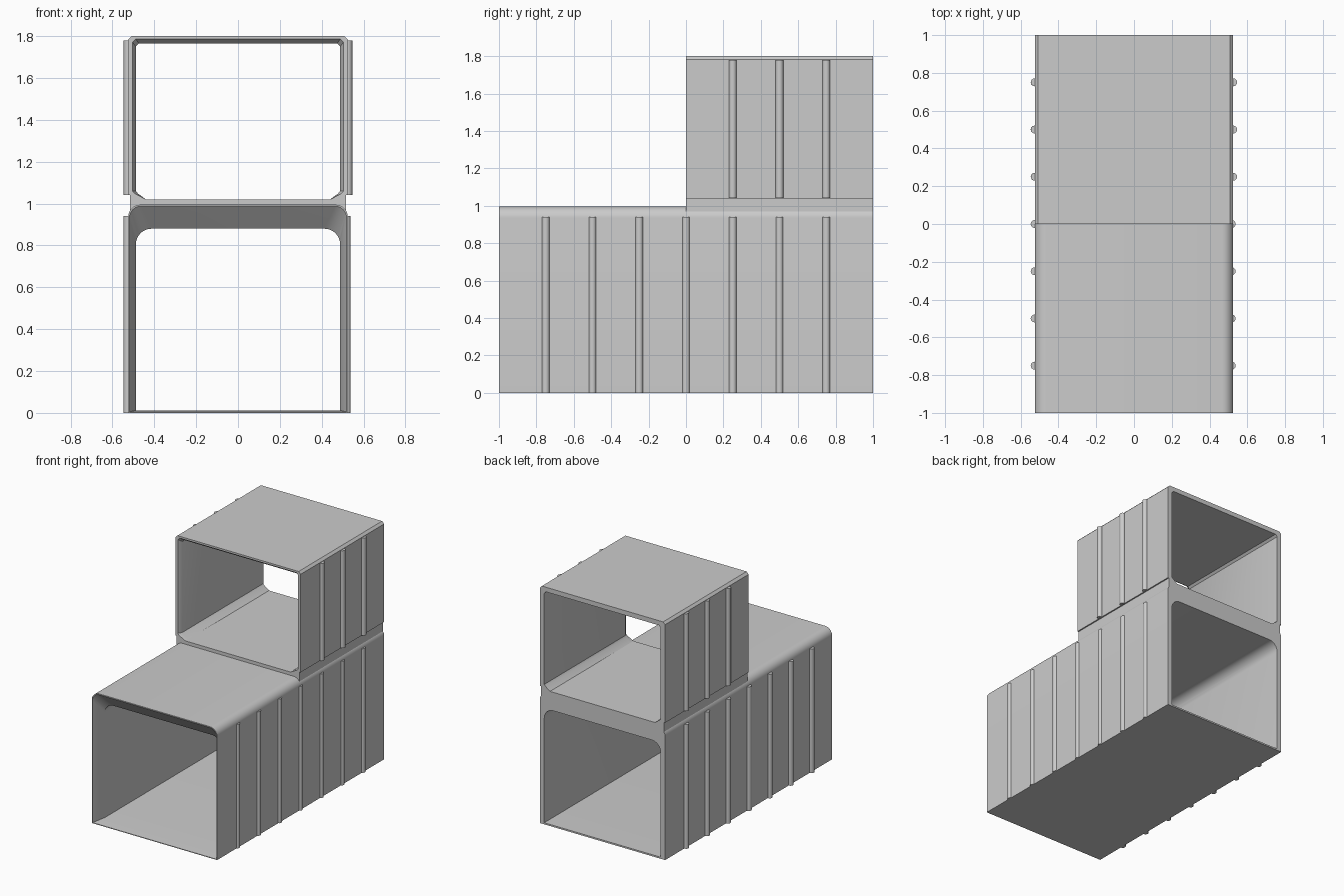
import bpy, bmesh, math

if "Cube" in bpy.data.objects:
    bpy.data.objects.remove(bpy.data.objects["Cube"])

def finish(name, bm):
    bmesh.ops.recalc_face_normals(bm, faces=bm.faces)
    me = bpy.data.meshes.new(name)
    bm.to_mesh(me)
    bm.free()
    ob = bpy.data.objects.new(name, me)
    bpy.context.collection.objects.link(ob)
    bpy.ops.object.select_all(action='DESELECT')
    ob.select_set(True)
    bpy.context.view_layer.objects.active = ob
    bpy.ops.object.shade_smooth_by_angle(angle=math.radians(30))
    return ob

def mirrored(half):
    """Closed x-z profile from its right half (bottom to top)."""
    return half + [(-x, z) for x, z in reversed(half)]

def arch(w, z0, z1, r, n=8):
    """Square-footed profile with rounded top corners."""
    half = [(w, z0)]
    for i in range(n + 1):
        a = math.pi / 2 * i / n
        half.append((w - r + r * math.cos(a), z1 - r + r * math.sin(a)))
    return mirrored(half)

def ring_loft(name, stations):
    """Loft profiles (y, points) one after another and back to the first."""
    bm = bmesh.new()
    rings = [[bm.verts.new((x, y, z)) for x, z in pts] for y, pts in stations]
    n = len(rings[0])
    for a, b in zip(rings, rings[1:] + rings[:1]):
        for i in range(n):
            j = (i + 1) % n
            bm.faces.new((a[i], a[j], b[j], b[i]))
    return finish(name, bm)

# Lower tunnel: thin flared lip at the front, thicker walls behind
outer = arch(0.525, 0, 0.995, 0.06)
inner = arch(0.488, 0.012, 0.88, 0.075)
lip = arch(0.519, 0.005, 0.988, 0.056)
ring_loft("lower_tunnel", [(-1, outer), (1, outer), (1, inner), (-0.9, inner), (-1, lip)])

# Upper tunnel with recessed waist and chamfered floor corners
def opening(w, top):
    return mirrored([(0.44, 1.02), (w - 0.01, 1.048), (w, 1.06),
                     (w, top - 0.015), (w - 0.015, top)])

outer = mirrored([(0.515, 0.94), (0.515, 1.04), (0.525, 1.04), (0.525, 1.783), (0.508, 1.8)])
ring_loft("upper_tunnel", [(0, outer), (1, outer), (1, opening(0.488, 1.765)),
                           (0.03, opening(0.488, 1.765)), (0, opening(0.504, 1.786))])

# Half-round vertical ribs on both sides
def rib(name, x, y, z0, z1):
    bm = bmesh.new()
    bmesh.ops.create_cone(bm, cap_ends=True, segments=16, radius1=0.021,
                          radius2=0.021, depth=z1 - z0)
    bmesh.ops.translate(bm, verts=bm.verts, vec=(x, y, (z0 + z1) / 2))
    finish(name, bm)

for side, label in ((-1, "left"), (1, "right")):
    for i in range(-3, 4):
        x = -0.526 if side < 0 else 0.517
        rib(f"lower_rib_{label}_{i + 4}", x, i * 0.25, 0, 0.94)
        if i > 0:
            rib(f"upper_rib_{label}_{i}", side * 0.525, i * 0.25, 1.042, 1.78)
